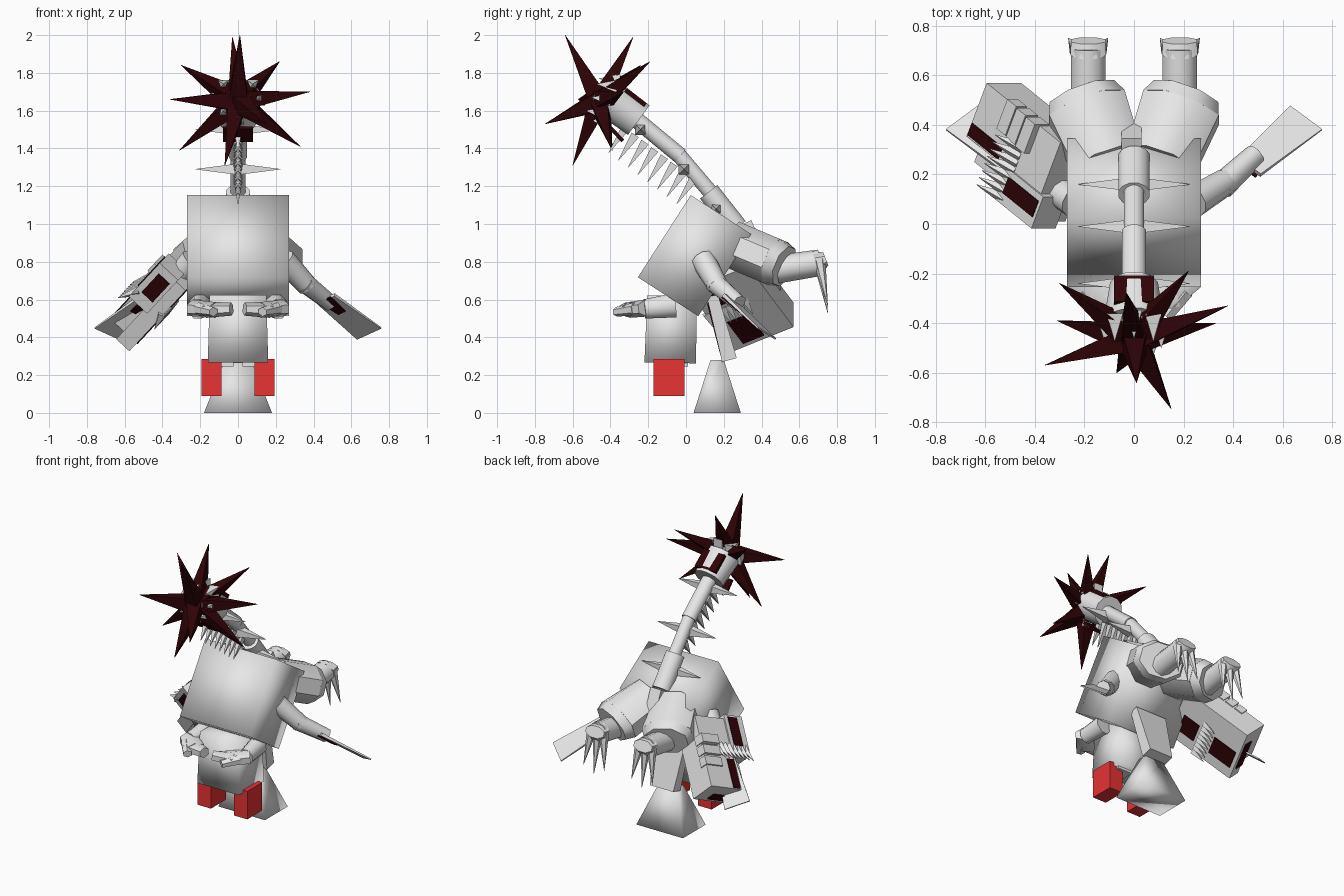
import bpy
import math
from mathutils import Vector

if "Cube" in bpy.data.objects:
    bpy.data.objects.remove(bpy.data.objects["Cube"], do_unlink=True)


def make_material(name, color):
    material = bpy.data.materials.new(name)
    material.use_nodes = True
    material.diffuse_color = (*color, 1)
    shader = next(n for n in material.node_tree.nodes if n.type == "BSDF_PRINCIPLED")
    shader.inputs["Base Color"].default_value = (*color, 1)
    shader.inputs["Roughness"].default_value = 0.7
    return material


GREY = make_material("pale grey", (0.8, 0.8, 0.8))
DARK = make_material("dark red", (0.027, 0.001, 0.002))
RED = make_material("bright red", (0.8, 0.033, 0.033))


def limb(name, start, end, size_start, size_end=None, sides=4, material=GREY,
         side=None, smooth=None):
    """Tapered prism between two points; each size is a half width and half height."""
    start, end = Vector(start), Vector(end)
    size_end = size_end or size_start
    axis = (end - start).normalized()
    if side is None:
        side = Vector((1, 0, 0)) if abs(axis.x) < 0.9 else Vector((0, 1, 0))
    wide = Vector(side)
    wide = (wide - axis * wide.dot(axis)).normalized()
    tall = axis.cross(wide)
    grow = math.sqrt(2) if sides == 4 else 1
    verts = []
    for center, (half_w, half_h) in ((start, size_start), (end, size_end)):
        for k in range(sides):
            angle = math.tau * (k + 0.5) / sides
            verts.append(center + wide * math.cos(angle) * half_w * grow
                         + tall * math.sin(angle) * half_h * grow)
    faces = [(k, (k + 1) % sides, sides + (k + 1) % sides, sides + k)
             for k in range(sides)]
    faces += [tuple(reversed(range(sides))), tuple(range(sides, sides * 2))]
    mesh = bpy.data.meshes.new(name)
    mesh.from_pydata(verts, [], faces)
    mesh.materials.append(material)
    part = bpy.data.objects.new(name, mesh)
    bpy.context.collection.objects.link(part)
    smooth = sides > 4 if smooth is None else smooth
    if smooth:
        bpy.context.view_layer.objects.active = part
        bpy.ops.object.select_all(action="DESELECT")
        part.select_set(True)
        if sides > 4:
            bpy.ops.object.shade_smooth_by_angle(angle=math.radians(50))
        else:
            bpy.ops.object.shade_smooth()
    return part


def spike(name, start, tip, radius, sides=4, material=GREY):
    return limb(name, start, tip, (radius, radius), (0.001, 0.001), sides, material,
                smooth=False)


# Body, lower torso and the flared rear foot
limb("body", (0, 0.185, 1.05), (0, -0.095, 0.615), (0.27, 0.19), smooth=True)
limb("lower_torso", (0, -0.075, 0.62), (0, -0.083, 0.265), (0.15, 0.13),
     (0.16, 0.137), smooth=True)
limb("rear_leg", (0, 0.14, 0.62), (0, 0.23, 0.28), (0.12, 0.03), (0.09, 0.04))
limb("rear_leg_patch", (0, 0.115, 0.58), (0, 0.185, 0.31), (0.08, 0.004), (0.05, 0.004),
     material=DARK)
limb("rear_foot", (0, 0.165, 0.28), (0, 0.165, 0), (0.07, 0.035), (0.18, 0.125),
     smooth=True)

# Neck, its side spikes and the hanging row below
limb("neck_base", (0, 0.27, 0.98), (0, 0.12, 1.17), (0.065, 0.06), sides=12)
limb("neck_middle", (0, 0.17, 1.12), (0, -0.05, 1.38), (0.042, 0.042), sides=12)
limb("neck_top", (0, -0.03, 1.36), (0, -0.26, 1.55), (0.05, 0.045), sides=12)
limb("neck_root", (-0.01, 0.37, 0.84), (-0.01, 0.3, 1.0), (0.04, 0.05))
for y, z in ((0.16, 1.08), (-0.01, 1.29), (-0.24, 1.5)):
    for direction in (-1, 1):
        spike("neck_side_spike", (0, y, z), (0.225 * direction, y, z), 0.03)
for k in range(8):
    f = k / 7
    y, z = 0.04 - 0.36 * f, 1.24 + 0.27 * f
    spike("neck_hanging_spike", (0, y, z), (0, y - 0.09, z - 0.135), 0.023)

# Head with dark patches
limb("head", (0, -0.25, 1.55), (0, -0.4, 1.66), (0.1, 0.1), (0.125, 0.105), 12)
limb("head_top_plate", (0, -0.215, 1.63), (0, -0.32, 1.71), (0.08, 0.012), material=DARK)
limb("head_chin_plate", (0, -0.335, 1.44), (0, -0.4, 1.51), (0.08, 0.01), material=DARK)
limb("face_core", (0, -0.38, 1.65), (0, -0.49, 1.66), (0.11, 0.1), (0.07, 0.06), 8)
for k in range(8):
    angle = math.tau * k / 8
    x, z = 0.11 * math.cos(angle), 0.1 * math.sin(angle)
    spike("mouth_tooth", (x, -0.4 + z * 0.5, 1.66 + z),
          (x, -0.5 + z * 0.4, 1.67 + z), 0.033)

# Star of long spikes around the face
STAR_CENTER = Vector((0, -0.46, 1.65))
STAR_TIPS = ((0.01, -0.64, 2.0), (-0.03, -0.28, 1.99), (0.22, -0.19, 1.86),
             (0.38, -0.33, 1.7), (0.33, -0.4, 1.41), (0.15, -0.745, 1.53),
             (-0.07, -0.6, 1.31), (-0.31, -0.39, 1.39), (-0.36, -0.57, 1.66),
             (-0.3, -0.24, 1.84))
for tip in STAR_TIPS:
    spike("face_star_spike", STAR_CENTER.lerp(tip, 0.1), tip, 0.048, 4, DARK)

# Parts that repeat on both sides
for s in (-1, 1):
    limb("red_block", (0.14 * s, -0.09, 0.09), (0.14 * s, -0.09, 0.285), (0.052, 0.082),
         material=RED)
    limb("hip_plate", (0.08 * s, -0.05, 0.245), (0.08 * s, -0.05, 0.3), (0.055, 0.06))

    # Small front arms with chunky paws
    limb("small_forearm", (0.2 * s, -0.06, 0.57), (0.215 * s, -0.22, 0.55),
         (0.06, 0.07), (0.05, 0.055), 8)
    limb("small_hand", (0.24 * s, -0.21, 0.555), (0.12 * s, -0.3, 0.545),
         (0.06, 0.045), (0.07, 0.042), 6)
    limb("small_fingers", (0.17 * s, -0.28, 0.545), (0.035 * s, -0.32, 0.55),
         (0.065, 0.042), (0.04, 0.035), 6)
    limb("small_thumb", (0.21 * s, -0.27, 0.55), (0.13 * s, -0.37, 0.535),
         (0.035, 0.035), (0.03, 0.025), 6)

    # Long arms ending in flat blades
    limb("upper_arm", (0.24 * s, 0.09, 0.81), (0.37 * s, 0.17, 0.67), (0.065, 0.065),
         (0.055, 0.055), 10)
    limb("forearm", (0.35 * s, 0.15, 0.69), (0.49 * s, 0.28, 0.58), (0.055, 0.055),
         (0.045, 0.045), 8)
    across = (-0.1 * s, 0.13, -0.09)
    limb("arm_blade", (0.465 * s, 0.23, 0.605), (0.695 * s, 0.428, 0.42),
         (0.06, 0.01), (0.085, 0.004), side=across)
    limb("blade_patch", (0.46 * s, 0.211, 0.6), (0.55 * s, 0.291, 0.53),
         (0.04, 0.004), (0.025, 0.004), material=DARK, side=across)

    # Rear limbs with drooping claws
    limb("rear_thigh", (0.105 * s, 0.25, 0.89), (0.19 * s, 0.47, 0.797), (0.155, 0.135),
         (0.175, 0.135), 8)
    limb("rear_thigh_rim", (0.19 * s, 0.47, 0.797), (0.21 * s, 0.52, 0.776),
         (0.175, 0.135), (0.15, 0.115), 8)
    limb("rear_shin", (0.185 * s, 0.48, 0.76), (0.185 * s, 0.71, 0.795), (0.073, 0.075),
         (0.073, 0.07), 10)
    limb("rear_paw", (0.185 * s, 0.69, 0.795), (0.185 * s, 0.74, 0.815), (0.078, 0.07),
         (0.075, 0.04), 8)
    for k in (-1, 0, 1):
        x = 0.185 * s + 0.045 * k
        spike("rear_claw", (x, 0.705, 0.81), (x + 0.035 * k, 0.75, 0.53 + 0.04 * abs(k)),
              0.034, 6)

# Heavy claw on one arm, placed in its own slanted frame
CLAW_END = Vector((-0.585, 0.41, 0.455))
ALONG = Vector((0.594, -0.48, 0.64)).normalized()
OUTWARD = Vector((-0.73, 0, 0.68))
OUTWARD = (OUTWARD - ALONG * OUTWARD.dot(ALONG)).normalized()
BACK = ALONG.cross(OUTWARD)
HALF_BACK, HALF_OUT, LENGTH = 0.182, 0.095, 0.5
if BACK.y < 0:
    BACK.negate()


def claw_point(u, v, t):
    return CLAW_END + BACK * u * HALF_BACK + OUTWARD * v * HALF_OUT + ALONG * t * LENGTH


def claw_block(name, u, v, t, material=GREY):
    """Box spanning the given ranges of the claw frame."""
    mid_u, mid_v = sum(u) / 2, sum(v) / 2
    size = ((u[1] - u[0]) / 2 * HALF_BACK, (v[1] - v[0]) / 2 * HALF_OUT)
    return limb(name, claw_point(mid_u, mid_v, t[0]), claw_point(mid_u, mid_v, t[1]),
                size, material=material, side=BACK)


claw_block("claw_palm", (-1, 1), (-1, 0), (0, 1))
claw_block("claw_back", (-0.35, 1), (0, 1), (0, 1))
claw_block("claw_knuckle", (-1.1, -0.3), (-0.3, 1.1), (0.5, 1.05))
claw_block("claw_outer_patch", (-0.3, 0), (1, 1.06), (0.01, 0.42), DARK)
claw_block("claw_knuckle_patch", (-0.85, -0.45), (1.1, 1.16), (0.62, 1.02), DARK)
claw_block("claw_front_patch", (-1.14, -1.1), (-0.1, 0.75), (0.65, 0.95), DARK)
claw_block("claw_inner_patch", (-0.6, 0.1), (-1.06, -1), (0.05, 0.4), DARK)
claw_block("claw_base_patch", (-0.6, 0.1), (-1.06, -1), (0.65, 0.9), DARK)
claw_block("claw_tip_patch", (-0.6, 0.5), (-0.7, 0.0), (-0.015, 0), DARK)
for k in range(3):
    claw_block("claw_rib", (0.3, 1.04), (0.5, 1.12 + 0.1 * k),
               (0.3 + 0.15 * k, 0.42 + 0.15 * k))
for k in range(8):
    u = -1 + 0.18 * k
    spike("claw_tooth", claw_point(u, 0.85, 0.62), claw_point(u, 1.5, 0.38), 0.02)
    spike("claw_inner_tooth", claw_point(u, -0.9, 0.6), claw_point(u, -1.2, 0.4), 0.018)
